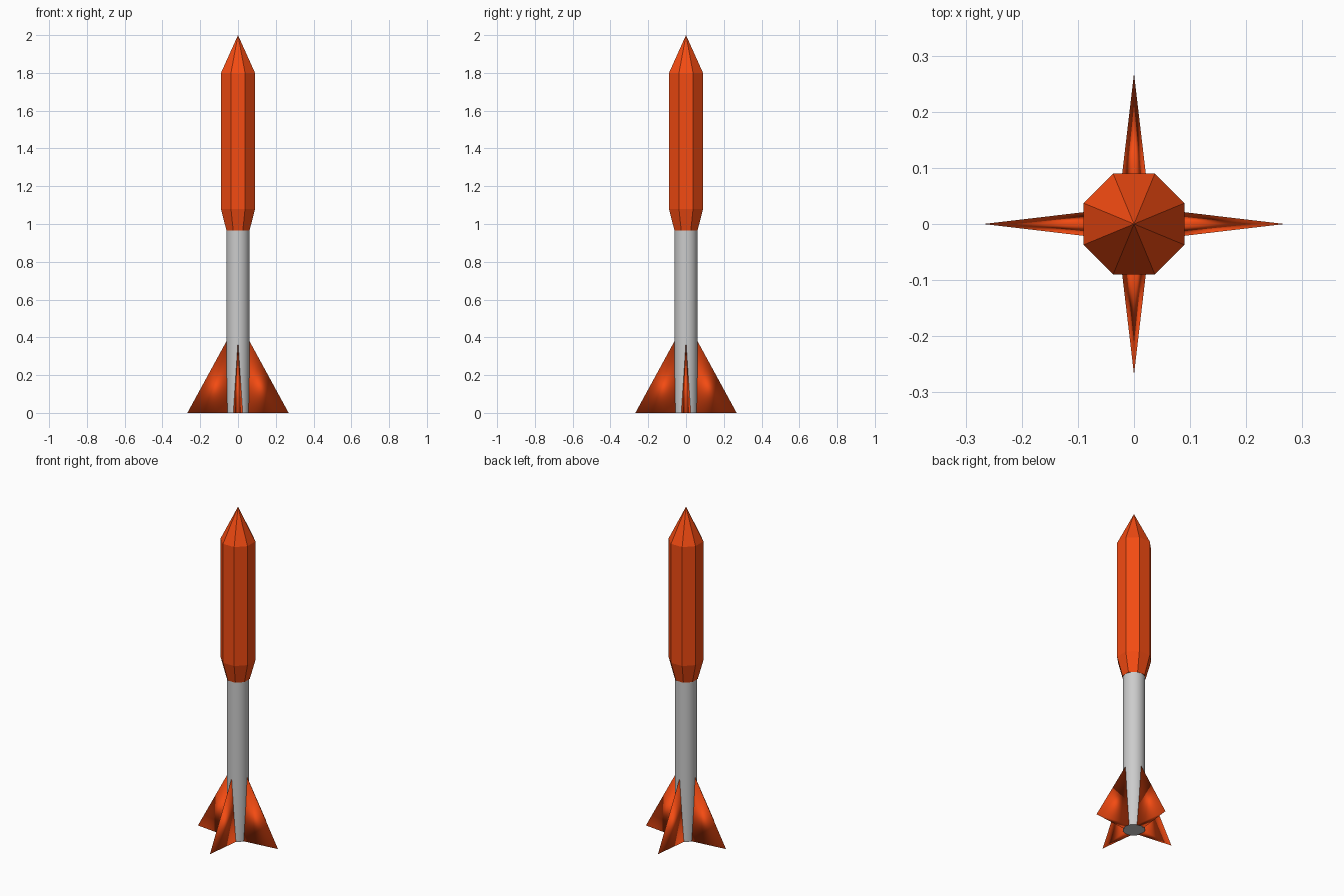
import bpy, bmesh
from math import pi, cos, sin
from mathutils import Matrix

if "Cube" in bpy.data.objects:
    bpy.data.objects.remove(bpy.data.objects["Cube"])


def make_object(name, bm, color=None):
    bmesh.ops.recalc_face_normals(bm, faces=bm.faces)
    mesh = bpy.data.meshes.new(name)
    bm.to_mesh(mesh)
    bm.free()
    obj = bpy.data.objects.new(name, mesh)
    bpy.context.collection.objects.link(obj)
    if color:
        mesh.materials.append(color)
    return obj


orange = bpy.data.materials.new("orange")
orange.diffuse_color = (0.9, 0.07, 0.006, 1)
orange.use_nodes = True
orange.node_tree.nodes["Principled BSDF"].inputs["Base Color"].default_value = orange.diffuse_color

# Grey lower tube, smooth round sides
bpy.ops.mesh.primitive_cylinder_add(vertices=32, radius=0.061, depth=0.99,
                                    location=(0, 0, 0.495))
bpy.context.object.name = "lower_tube"
bpy.ops.object.shade_smooth_by_angle()

# Octagonal upper body with tapered collar and pointed nose;
# profile gives (distance to flat, height)
bm = bmesh.new()
rings = []
for flat, z in ((0.061, 0.965), (0.09, 1.08), (0.09, 1.80)):
    r = flat / cos(pi / 8)
    rings.append([bm.verts.new((r * cos((i + 0.5) * pi / 4),
                                r * sin((i + 0.5) * pi / 4), z))
                  for i in range(8)])
tip = bm.verts.new((0, 0, 2.0))
bm.faces.new(rings[0])
for i in range(8):
    j = (i + 1) % 8
    for low, high in zip(rings, rings[1:]):
        bm.faces.new((low[i], low[j], high[j], high[i]))
    bm.faces.new((rings[-1][i], rings[-1][j], tip))
make_object("upper_body", bm, orange)

# Four wedge fins tapering to a point at the outer tip and top
for k in range(4):
    bm = bmesh.new()
    outer, left, right, top = [bm.verts.new(p) for p in (
        (0.268, 0, 0), (0.052, 0.0255, 0), (0.052, -0.0255, 0), (0.058, 0, 0.385))]
    for face in ((outer, left, right), (outer, left, top),
                 (outer, right, top), (left, right, top)):
        bm.faces.new(face).smooth = True
    bm.transform(Matrix.Rotation(k * pi / 2, 4, 'Z'))
    make_object(f"fin_{k + 1}", bm, orange)
